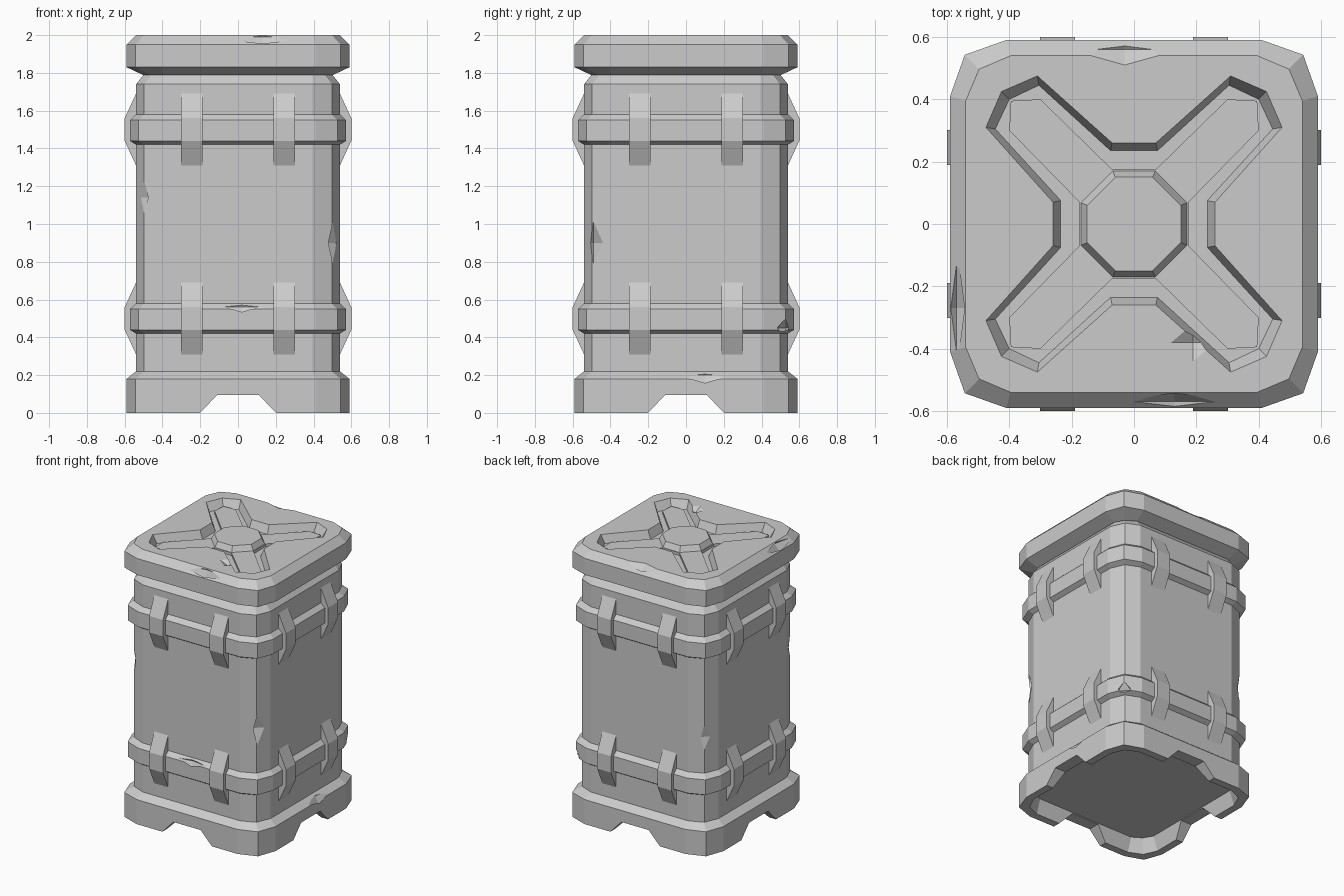
import bpy, bmesh
from mathutils import Matrix, Vector

if "Cube" in bpy.data.objects:
    bpy.data.objects.remove(bpy.data.objects["Cube"], do_unlink=True)

grey = bpy.data.materials.new("plain_grey")
grey.use_nodes = True
COLOUR = (0.6, 0.6, 0.6, 1)
grey.diffuse_color = COLOUR
grey.node_tree.nodes["Principled BSDF"].inputs["Base Color"].default_value = COLOUR


def make(name, bm):
    bmesh.ops.recalc_face_normals(bm, faces=bm.faces)
    mesh = bpy.data.meshes.new(name)
    bm.to_mesh(mesh)
    bm.free()
    mesh.materials.append(grey)
    ob = bpy.data.objects.new(name, mesh)
    bpy.context.collection.objects.link(ob)
    return ob


def loft(name, rings, closed=False):
    """Skin between equal rings of points; cap the ends or join them."""
    bm = bmesh.new()
    loops = [[bm.verts.new(p) for p in ring] for ring in rings]
    n = len(loops[0])
    pairs = list(zip(loops, loops[1:]))
    if closed:
        pairs.append((loops[-1], loops[0]))
    else:
        bm.faces.new(loops[0])
        bm.faces.new(loops[-1])
    for a, b in pairs:
        for i in range(n):
            j = (i + 1) % n
            bm.faces.new((a[i], a[j], b[j], b[i]))
    return make(name, bm)


def turn4(points, z):
    """Repeat one corner's points around the four quarters."""
    out = []
    for q in range(4):
        for x, y in points:
            for _ in range(q):
                x, y = -y, x
            out.append((x, y, z))
    return out


def square(h, z):
    """Rounded square with two facets on each corner."""
    c, m = h - 0.05 - 2.4 * (h - 0.48), h * 0.92
    c = 0.41 if h > 0.545 else 0.395
    return turn4([(h, c), (m, m), (c, h)], z)


def shell(name, profile, closed=False):
    return loft(name, [square(h, z) for h, z in profile], closed)


def cut(ob, cutters):
    for cutter in cutters:
        mod = ob.modifiers.new("cut", "BOOLEAN")
        mod.operation, mod.solver, mod.object = "DIFFERENCE", "EXACT", cutter
    dg = bpy.context.evaluated_depsgraph_get()
    mesh = bpy.data.meshes.new_from_object(ob.evaluated_get(dg))
    ob.modifiers.clear()
    ob.data = mesh
    for cutter in cutters:
        bpy.data.objects.remove(cutter, do_unlink=True)


def chip(centre, size):
    """Stretched octahedron that knocks a faceted nick out of an edge."""
    bm = bmesh.new()
    tips = [[bm.verts.new(Vector(centre) + Vector([s * size[k] if i == k else 0 for i in range(3)]))
             for s in (-1, 1)] for k in range(3)]
    for a in tips[0]:
        for b in tips[1]:
            for c in tips[2]:
                bm.faces.new((a, b, c))
    return make("chip_cutter", bm)


# Base skirt, hollow below, with a trapezoid notch on each side
base = shell("base", [(0.5, 0.1), (0.535, 0), (0.59, 0), (0.59, 0.18), (0.54, 0.22)])
notch = [(-0.22, -0.02), (0.22, -0.02), (0.11, 0.095), (-0.11, 0.095)]
cut(base, [loft("notch_x", [[(s, u, z) for u, z in notch] for s in (-1, 1)]),
           loft("notch_y", [[(u, s, z) for u, z in notch] for s in (-1, 1)]),
           chip((0.585, 0.1, 0.2), (0.03, 0.17, 0.05))])

# Main body with a tapered neck
body = shell("body", [(0.54, 0.2), (0.54, 1.74), (0.5, 1.79), (0.5, 1.82)])
cut(body, [chip((-0.52, -0.5, 1.14), (0.05, 0.05, 0.17)),
           chip((0.52, -0.49, 0.9), (0.06, 0.05, 0.17)),
           chip((-0.52, 0.5, 0.84), (0.05, 0.05, 0.18))])

# Two strap bands, each with two clamps per side
for label, z in (("lower", 0.5), ("upper", 1.5)):
    band = shell(label + "_band", [(0.52, z - 0.08), (0.54, z - 0.08), (0.572, z - 0.06),
                                   (0.572, z + 0.05), (0.54, z + 0.08), (0.52, z + 0.08)], True)
    if label == "lower":
        cut(band, [chip((0.02, -0.565, 0.56), (0.13, 0.02, 0.04)),
                   chip((0.53, 0.53, 0.45), (0.06, 0.06, 0.05))])
    side = [(0.52, z - 0.19), (0.54, z - 0.19), (0.6, z - 0.06),
            (0.6, z + 0.06), (0.54, z + 0.19), (0.52, z + 0.19)]
    for face, q in (("left", 0), ("back", 1), ("right", 2), ("front", 3)):
        for k, u in enumerate((-0.245, 0.245)):
            clamp = loft(f"{label}_{face}_clamp_{k + 1}",
                         [[(r, u + s, h) for r, h in side] for s in (-0.056, 0.056)])
            clamp.data.transform(Matrix.Rotation(q * 1.5707963, 4, "Z"))

# Lid with a cross-shaped recess
lid = shell("lid", [(0.505, 1.79), (0.59, 1.83), (0.59, 1.95), (0.54, 2)])
rim = [(0.26, 0.07), (0.475, 0.31), (0.425, 0.425), (0.31, 0.475), (0.07, 0.26)]
floor = [(0.235, 0.075), (0.445, 0.305), (0.4, 0.4), (0.305, 0.445), (0.075, 0.235)]
cut(lid, [loft("recess", [turn4(floor, 1.94), turn4(rim, 2), turn4(rim, 2.1)]),
          chip((0.13, -0.57, 1.99), (0.18, 0.03, 0.07)),
          chip((-0.03, 0.56, 2), (0.18, 0.05, 0.04)),
          chip((-0.57, -0.27, 1.98), (0.04, 0.17, 0.05)),
          chip((0.19, -0.38, 2), (0.07, 0.06, 0.03))])

# Raised cross and bevelled octagon boss inside the recess
arm = [(0.175, 0.07), (0.4, 0.3), (0.395, 0.395), (0.3, 0.4), (0.07, 0.175)]
loft("lid_cross", [turn4(arm, 1.93), turn4(arm, 1.96)])
loft("lid_boss", [turn4([(0.175, 0.07), (0.07, 0.175)], 1.93),
                  turn4([(0.175, 0.07), (0.07, 0.175)], 1.95),
                  turn4([(0.15, 0.06), (0.06, 0.15)], 2)])
